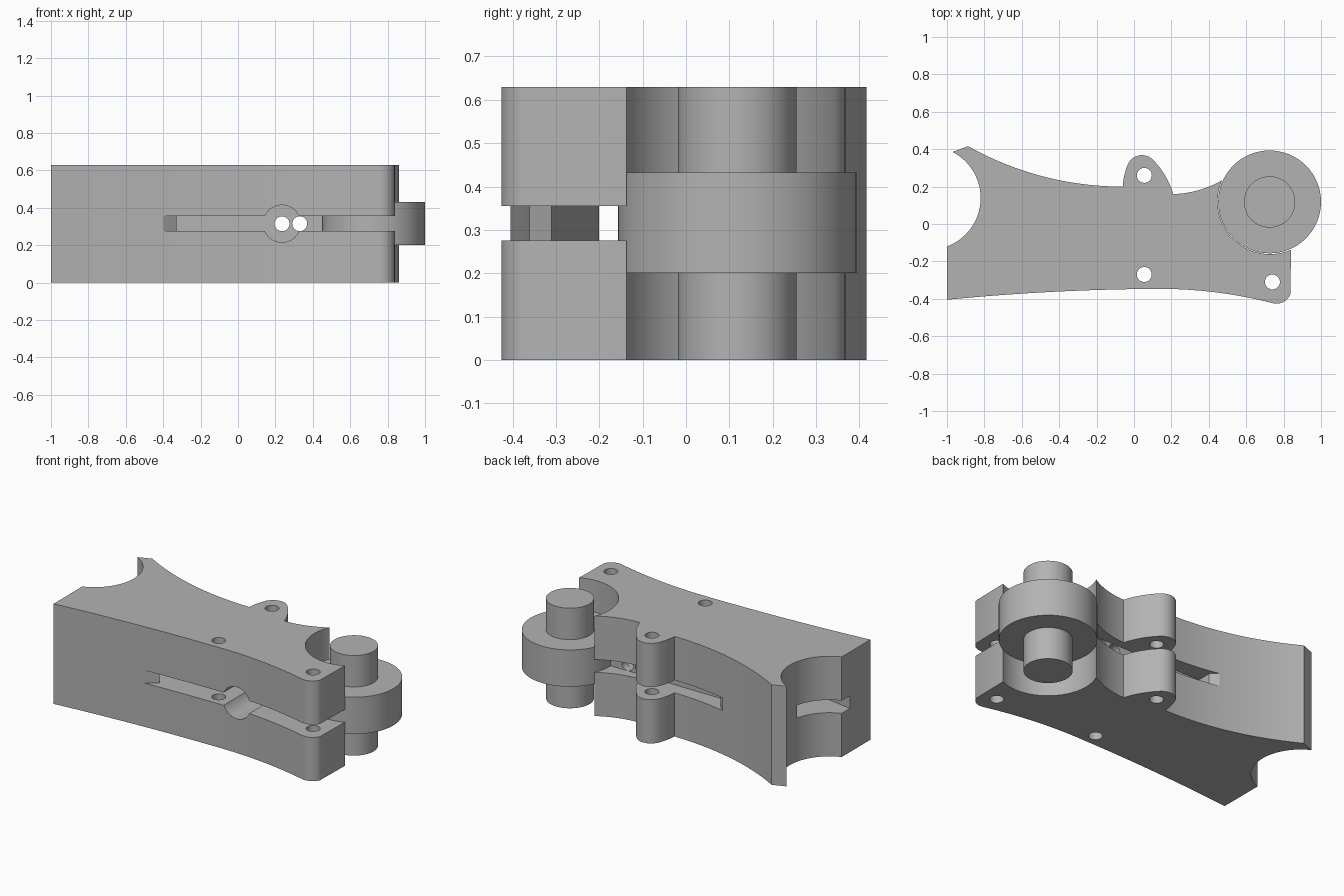
import bpy, bmesh, math
from mathutils import Vector

if "Cube" in bpy.data.objects:
    bpy.data.objects.remove(bpy.data.objects["Cube"], do_unlink=True)

grey = bpy.data.materials.new("plain grey")
grey.use_nodes = True
colour = (0.45, 0.45, 0.45, 1)
grey.diffuse_color = colour
grey.node_tree.nodes["Principled BSDF"].inputs["Base Color"].default_value = colour

HEIGHT = 0.63
MID = HEIGHT / 2
AXLE = (0.725, 0.118)


def arc(a, m, b, n=16):
    """Points on the circle through a, m and b, leaving out b."""
    a, m, b = (Vector(p) for p in (a, m, b))
    d = 2 * (a.x * (m.y - b.y) + m.x * (b.y - a.y) + b.x * (a.y - m.y))
    qa, qm, qb = a.length_squared, m.length_squared, b.length_squared
    c = Vector(((qa * (m.y - b.y) + qm * (b.y - a.y) + qb * (a.y - m.y)) / d,
                (qa * (b.x - m.x) + qm * (a.x - b.x) + qb * (m.x - a.x)) / d))
    start, mid, end = (math.atan2(p.y - c.y, p.x - c.x) for p in (a, m, b))
    sweep, part = (end - start) % math.tau, (mid - start) % math.tau
    if part > sweep:
        sweep -= math.tau
    r = (a - c).length
    return [(c.x + r * math.cos(start + sweep * i / n),
             c.y + r * math.sin(start + sweep * i / n)) for i in range(n)]


def prism(name, points, z0, z1):
    bm = bmesh.new()
    face = bm.faces.new([bm.verts.new((x, y, z0)) for x, y in points])
    top = bmesh.ops.extrude_face_region(bm, geom=[face])["geom"]
    verts = [v for v in top if isinstance(v, bmesh.types.BMVert)]
    bmesh.ops.translate(bm, verts=verts, vec=(0, 0, z1 - z0))
    bmesh.ops.recalc_face_normals(bm, faces=bm.faces)
    mesh = bpy.data.meshes.new(name)
    bm.to_mesh(mesh)
    bm.free()
    mesh.materials.append(grey)
    obj = bpy.data.objects.new(name, mesh)
    bpy.context.collection.objects.link(obj)
    return obj


def disc(name, centre, r, z0, z1, n=64):
    ring = [(centre[0] + r * math.cos(math.tau * i / n),
             centre[1] + r * math.sin(math.tau * i / n)) for i in range(n)]
    return prism(name, ring, z0, z1)


def cross_bore(name, x, r, y0, y1):
    bore = disc(name, (0, 0), r, -y1, -y0, 32)
    bore.rotation_euler.x = math.pi / 2
    bore.location = (x, 0, MID)
    return bore


def cut(target, cutter):
    bpy.context.view_layer.update()
    mod = target.modifiers.new("cut", "BOOLEAN")
    mod.object, mod.solver = cutter, "EXACT"
    bpy.context.view_layer.objects.active = target
    bpy.ops.object.modifier_apply(modifier=mod.name)
    bpy.data.objects.remove(cutter, do_unlink=True)


# Body outline: front edge, rounded lug, roller seat, back edge with ear, end hollow
outline = (
    arc((-1, -0.405), (-0.4, -0.361), (0.1, -0.347))
    + arc((0.1, -0.347), (0.45, -0.367), (0.74, -0.423))
    + arc((0.74, -0.423), (0.81, -0.41), (0.84, -0.36), 8)
    + arc((0.84, -0.137), (0.447, 0.118), (0.472, 0.235), 40)
    + arc((0.472, 0.235), (0.35, 0.182), (0.21, 0.16))
    + arc((0.21, 0.16), (0.165, 0.262), (0.1, 0.345), 8)
    + arc((0.1, 0.345), (0.035, 0.368), (-0.03, 0.325), 10)
    + arc((-0.03, 0.325), (-0.052, 0.26), (-0.06, 0.2), 6)
    + arc((-0.06, 0.2), (-0.5, 0.258), (-0.92, 0.435), 24)
    + arc((-0.97, 0.385), (-0.82, 0.14), (-1, -0.12), 32)
    + [(-1, -0.12)]
)
body = prism("body", outline, 0, HEIGHT)

# Horizontal slots either side of a thin inner wall
front_slot = [(0.95, -0.5), (-0.55, -0.475), (-0.33, -0.31),
              (-1.1, -0.185), (-1.1, 0.08), (0.95, 0.06)]
back_slot = [(0.95, 0.11), (-0.38, 0.11), (-0.38, 0.2),
             (-0.6, 0.4), (-0.6, 0.6), (0.95, 0.6)]
for shape in (front_slot, back_slot):
    cut(body, prism("slot_cutter", shape, 0.275, 0.355))

# Front counterbore and two cord holes
cut(body, cross_bore("counterbore_cutter", 0.235, 0.1, -0.6, 0.06))
for x in (0.235, 0.33):
    cut(body, cross_bore("cord_hole_cutter", x, 0.04, -0.6, 0.6))

# Vertical bolt holes
for centre in ((0.055, 0.26), (0.055, -0.27), (0.74, -0.31)):
    cut(body, disc("bolt_hole_cutter", centre, 0.04, -0.1, HEIGHT + 0.1, 32))

# Roller and its axle
roller = disc("roller", AXLE, 0.275, 0.2, 0.432)
axle = disc("axle", AXLE, 0.137, 0, HEIGHT)

# Smooth the curved walls
for obj in bpy.context.selected_objects:
    obj.select_set(False)
for obj in (body, roller, axle):
    obj.select_set(True)
bpy.context.view_layer.objects.active = body
bpy.ops.object.shade_smooth_by_angle(angle=math.radians(30))
